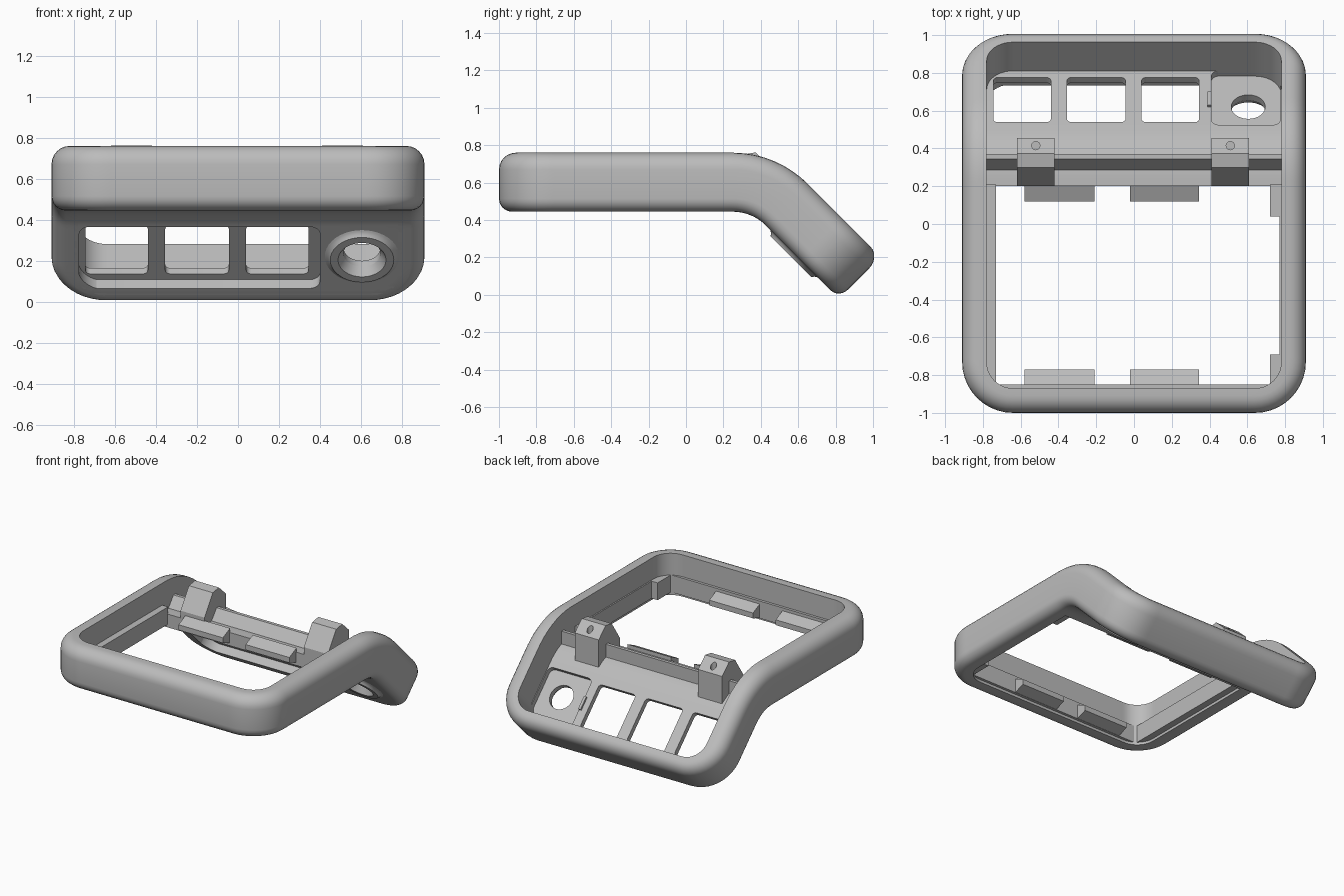
import bpy, bmesh, math

cube = bpy.data.objects.get("Cube")
if cube:
    bpy.data.objects.remove(cube)

# One plastic colour
grey = bpy.data.materials.new("grey plastic")
grey.use_nodes = True
COLOUR = (0.5, 0.5, 0.5, 1)
grey.diffuse_color = COLOUR
grey.node_tree.nodes["Principled BSDF"].inputs["Base Color"].default_value = COLOUR

# Bend: flat (s, h) coordinates roll over a 45 degree curve
BASE, START, R = 0.445, 0.25, 0.25
ARC = R * math.pi / 4
END, THICK, WIDTH = 1.0, 0.315, 0.91


def bend(s, h):
    a = min(max((s - START) / R, 0), math.pi / 4)
    y = START + (R + h) * math.sin(a)
    z = BASE - R + (R + h) * math.cos(a)
    if s < START:
        y = s
    rest = max(s - START - ARC, 0)
    return y + rest * math.cos(math.pi / 4), z - rest * math.sin(math.pi / 4)


def bend_object(ob):
    for v in ob.data.vertices:
        v.co.y, v.co.z = bend(v.co.y, v.co.z)


def finish(name, bm):
    bmesh.ops.recalc_face_normals(bm, faces=bm.faces)
    me = bpy.data.meshes.new(name)
    bm.to_mesh(me)
    bm.free()
    ob = bpy.data.objects.new(name, me)
    bpy.context.collection.objects.link(ob)
    me.materials.append(grey)
    return ob


def activate(ob):
    bpy.ops.object.select_all(action='DESELECT')
    ob.select_set(True)
    bpy.context.view_layer.objects.active = ob


def smooth(ob):
    activate(ob)
    bpy.ops.object.shade_smooth_by_angle(angle=math.radians(30))


def loft(name, loops, closed=False, caps=False):
    """Skin a list of equal-length closed loops of points."""
    bm = bmesh.new()
    rows = [[bm.verts.new(p) for p in loop] for loop in loops]
    pairs = list(zip(rows, rows[1:])) + ([(rows[-1], rows[0])] if closed else [])
    for a, b in pairs:
        for i in range(len(a)):
            j = (i + 1) % len(a)
            bm.faces.new((a[i], a[j], b[j], b[i]))
    if caps:
        bm.faces.new(rows[0])
        bm.faces.new(rows[-1])
    return finish(name, bm)


def rounded(x0, x1, y0, y1, r, z, seg=8, side=1):
    """Rounded rectangle loop with subdivided sides."""
    pts = []
    corners = [(x1 - r, y0 + r, -90), (x1 - r, y1 - r, 0),
               (x0 + r, y1 - r, 90), (x0 + r, y0 + r, 180)]
    for cx, cy, a0 in corners:
        for k in range(seg + 1):
            a = math.radians(a0 + 90 * k / seg)
            pts.append((cx + r * math.cos(a), cy + r * math.sin(a), z))
    out = []
    for i, p in enumerate(pts):
        out.append(p)
        if i % (seg + 1) == seg:
            q = pts[(i + 1) % len(pts)]
            for k in range(1, side):
                t = k / side
                out.append((p[0] + (q[0] - p[0]) * t, p[1] + (q[1] - p[1]) * t, z))
    return out


def circle(x, y, r, z, n=40):
    return [(x + r * math.cos(math.tau * k / n), y + r * math.sin(math.tau * k / n), z)
            for k in range(n)]


def prism(name, profile, x0, x1):
    return loft(name, [[(x, y, z) for y, z in profile] for x in (x0, x1)], caps=True)


def box(name, x0, x1, y0, y1, z0, z1):
    return prism(name, [(y0, z0), (y1, z0), (y1, z1), (y0, z1)], x0, x1)


def cut(ob, cutters):
    activate(ob)
    for c in cutters:
        c.hide_render = True
        m = ob.modifiers.new("cut", 'BOOLEAN')
        m.operation, m.solver, m.object = 'DIFFERENCE', 'EXACT', c
        bpy.ops.object.modifier_apply(modifier=m.name)
        bpy.data.objects.remove(c)


# Outer rim: rounded section swept round the plan outline, then bent
FB, FT, WALL = 0.07, 0.09, 0.13
section = []
for k in range(7):
    a = math.radians(15 * k)
    section.append((FB * (1 - math.sin(a)), FB * (1 - math.cos(a))))
for k in range(7):
    a = math.radians(15 * k)
    section.append((FT * (1 - math.cos(a)), THICK - FT * (1 - math.sin(a))))
section += [(WALL, THICK), (WALL, 0)]
rim = loft("rim", [rounded(-WIDTH + i, WIDTH - i, -1 + i, END - i * 0.85, 0.27 - i, h, 10, 60)
                   for i, h in section], closed=True)
bend_object(rim)
smooth(rim)

# Tray floor: strip with a rounded far end
FLOOR, FAR, ROUND = 0.1, 0.93, 0.16
stations = [(0.2, 0.8)] + [(START + ARC * k / 10, 0.8) for k in range(11)]
for k in range(7):
    a = math.radians(15 * k)
    stations.append((FAR - ROUND * (1 - math.sin(a)), 0.8 - ROUND * (1 - math.cos(a))))
floor = loft("tray_floor", [[(-w, s, 0), (w, s, 0), (w, s, FLOOR), (-w, s, FLOOR)]
                            for s, w in stations], caps=True)

# Underside recess, three windows, button pocket and button hole
BX, BS = 0.605, 0.66


def pocket(x0, x1, s0, s1, r, h0, h1):
    return loft("cutter", [rounded(x0, x1, s0, s1, r, h) for h in (h0, h1)], caps=True)


cutters = [pocket(-0.775, 0.40, 0.456, 0.88, 0.05, -0.1, 0.06)]
for x0, x1 in ((-0.745, -0.44), (-0.355, -0.045), (0.04, 0.345)):
    cutters.append(pocket(x0, x1, 0.505, 0.84, 0.025, -0.2, 0.3))
cutters.append(pocket(0.41, 0.775, 0.485, 0.89, 0.04, 0.06, 0.3))
cutters.append(loft("cutter", [circle(BX, BS, 0.117, h) for h in (-0.2, 0.3)], caps=True))
cut(floor, cutters)
bend_object(floor)
smooth(floor)

# Flared button collar on the underside
collar_profile = [(0.19, 0.004), (0.175, -0.003), (0.163, -0.011), (0.155, -0.024),
                  (0.117, -0.024), (0.09, 0.02), (0.09, 0.06), (0.125, 0.06), (0.125, 0.004)]
collar = loft("button_collar", [circle(BX, BS, r, h) for r, h in collar_profile], closed=True)
bend_object(collar)
smooth(collar)

# Small clip beside the pocket
clip = box("pocket_clip", 0.39, 0.41, 0.62, 0.72, FLOOR - 0.02, FLOOR + 0.015)
bend_object(clip)

# Ridge across the tray's near edge
prism("hinge_ridge", [(0.275, 0.53), (0.345, 0.62), (0.37, 0.62), (0.37, 0.5)], -0.79, 0.79)

# Hinge blocks with screw holes
block = [(0.2, 0.5), (0.2, 0.6), (0.3, 0.75), (0.372, 0.762), (0.455, 0.685), (0.455, 0.46)]
for side, x in (("right", -0.52), ("left", 0.51)):
    ob = prism("hinge_block_" + side, block, x - 0.1, x + 0.1)
    cut(ob, [loft("cutter", [circle(x, 0.415, 0.022, z, 16) for z in (0.6, 0.9)], caps=True)])

# Inner liner round the opening
Z0, Z1 = 0.465, 0.595
box("liner_right", -0.8, -0.73, -0.86, 0.21, Z0, Z1)
box("liner_left", 0.77, 0.8, -0.86, 0.21, Z0, Z1)
box("liner_front", -0.8, 0.8, -0.88, -0.85, Z0, Z1)
box("latch_front", 0.72, 0.8, -0.86, -0.69, Z0, Z1)
box("latch_back", 0.72, 0.8, 0.04, 0.21, Z0, Z1)

# Wedge tabs on the front liner and on the tray edge
wedge = [(0, 0.465), (0, 0.575), (0.085, 0.535), (0.085, 0.495)]
for place, y, d in (("front", -0.855, 1), ("back", 0.205, -1)):
    for side, x0, x1 in (("right", -0.58, -0.21), ("left", -0.02, 0.345)):
        prism("tab_%s_%s" % (place, side), [(y + d * u, z) for u, z in wedge], x0, x1)
